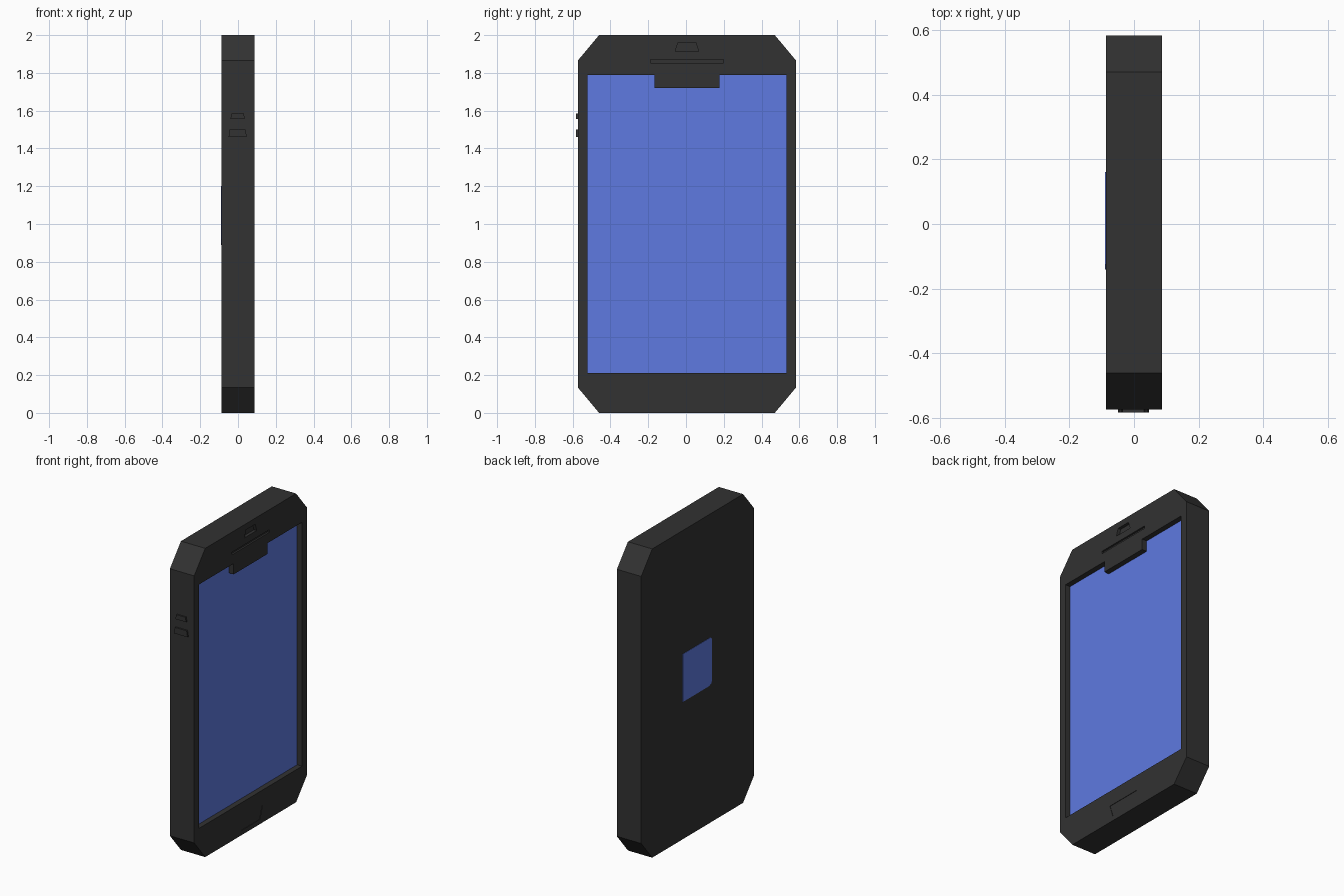
import bpy
import bmesh
from mathutils import Vector

cube = bpy.data.objects.get("Cube")
if cube:
    bpy.data.objects.remove(cube, do_unlink=True)


def material(name, colour):
    m = bpy.data.materials.new(name)
    m.use_nodes = True
    m.diffuse_color = colour
    m.node_tree.nodes["Principled BSDF"].inputs["Base Color"].default_value = colour
    return m


dark = material("charcoal", (0.032, 0.032, 0.032, 1))
blue = material("screen blue", (0.114, 0.195, 0.753, 1))


def prism(name, outline, start, end, mat, axis="x"):
    """Extrude an outline along x (outline in y, z) or y (outline in x, z)."""
    bm = bmesh.new()

    def place(p, d):
        return (d, p[0], p[1]) if axis == "x" else (p[0], d, p[1])

    face = bm.faces.new([bm.verts.new(place(p, start)) for p in outline])
    grown = bmesh.ops.extrude_face_region(bm, geom=[face])["geom"]
    verts = [g for g in grown if isinstance(g, bmesh.types.BMVert)]
    bmesh.ops.translate(bm, verts=verts, vec=Vector(place((0, 0), end - start)))
    bmesh.ops.recalc_face_normals(bm, faces=bm.faces)
    mesh = bpy.data.meshes.new(name)
    bm.to_mesh(mesh)
    bm.free()
    mesh.materials.append(mat)
    obj = bpy.data.objects.new(name, mesh)
    bpy.context.collection.objects.link(obj)
    return obj


def trapezoid(centre, low, high, half_low, half_high):
    return [(centre - half_low, low), (centre + half_low, low),
            (centre + half_high, high), (centre - half_high, high)]


FRONT, BACK = 0.087, -0.087
MID = 0.005          # centre line of the case in y
HALF = 0.578         # half width of the case
CUT_Y, CUT_Z = 0.113, 0.135

# Case with chamfered corners
corners = [(HALF, CUT_Z), (HALF, 2 - CUT_Z), (HALF - CUT_Y, 2)]
right_half = [(HALF - CUT_Y, 0)] + corners
outline = [(MID + y, z) for y, z in right_half]
outline += [(MID - y, z) for y, z in reversed(right_half)]
case = prism("case", outline, BACK, FRONT, dark)

# Notched display outline
NOTCH = 0.173
half = [(0.527, 0.21), (0.527, 1.79), (NOTCH, 1.79), (NOTCH, 1.72)]
display = [(MID + y, z) for y, z in half] + [(MID - y, z) for y, z in reversed(half)]

# Recesses in the front of the case: outline and depth
recesses = {
    "display_cutter": (display, 0.038),
    "speaker_cutter": (trapezoid(MID, 1.853, 1.87, 0.193, 0.193), 0.012),
    "camera_cutter": (trapezoid(MID, 1.914, 1.96, 0.062, 0.047), 0.02),
    "home_button_cutter": (trapezoid(MID, 0.03, 0.11, 0.095, 0.122), 0.003),
}
bpy.context.view_layer.objects.active = case
for name, (shape, depth) in recesses.items():
    cutter = prism(name, shape, FRONT - depth, FRONT + 0.05, dark)
    cutter.hide_render = True
    mod = case.modifiers.new(name, "BOOLEAN")
    mod.operation = "DIFFERENCE"
    mod.solver = "EXACT"
    mod.object = cutter
    bpy.ops.object.modifier_apply(modifier=mod.name)
    bpy.data.objects.remove(cutter, do_unlink=True)

# Display panel at the bottom of its recess
prism("display", display, FRONT - 0.039, FRONT - 0.035, blue)

# Badge plate on the back, with its far corners clipped
badge = [(0.16, 0.89), (0.16, 1.2), (-0.125, 1.2), (-0.14, 1.185),
         (-0.14, 0.92), (-0.132, 0.9), (-0.11, 0.89)]
prism("back_badge", badge, BACK - 0.002, BACK + 0.002, blue)

# Side buttons
side = MID - HALF
prism("upper_side_button", trapezoid(-0.002, 1.555, 1.585, 0.038, 0.033),
      side - 0.01, side + 0.005, dark, "y")
prism("lower_side_button", trapezoid(-0.002, 1.46, 1.5, 0.048, 0.042),
      side - 0.01, side + 0.005, dark, "y")
